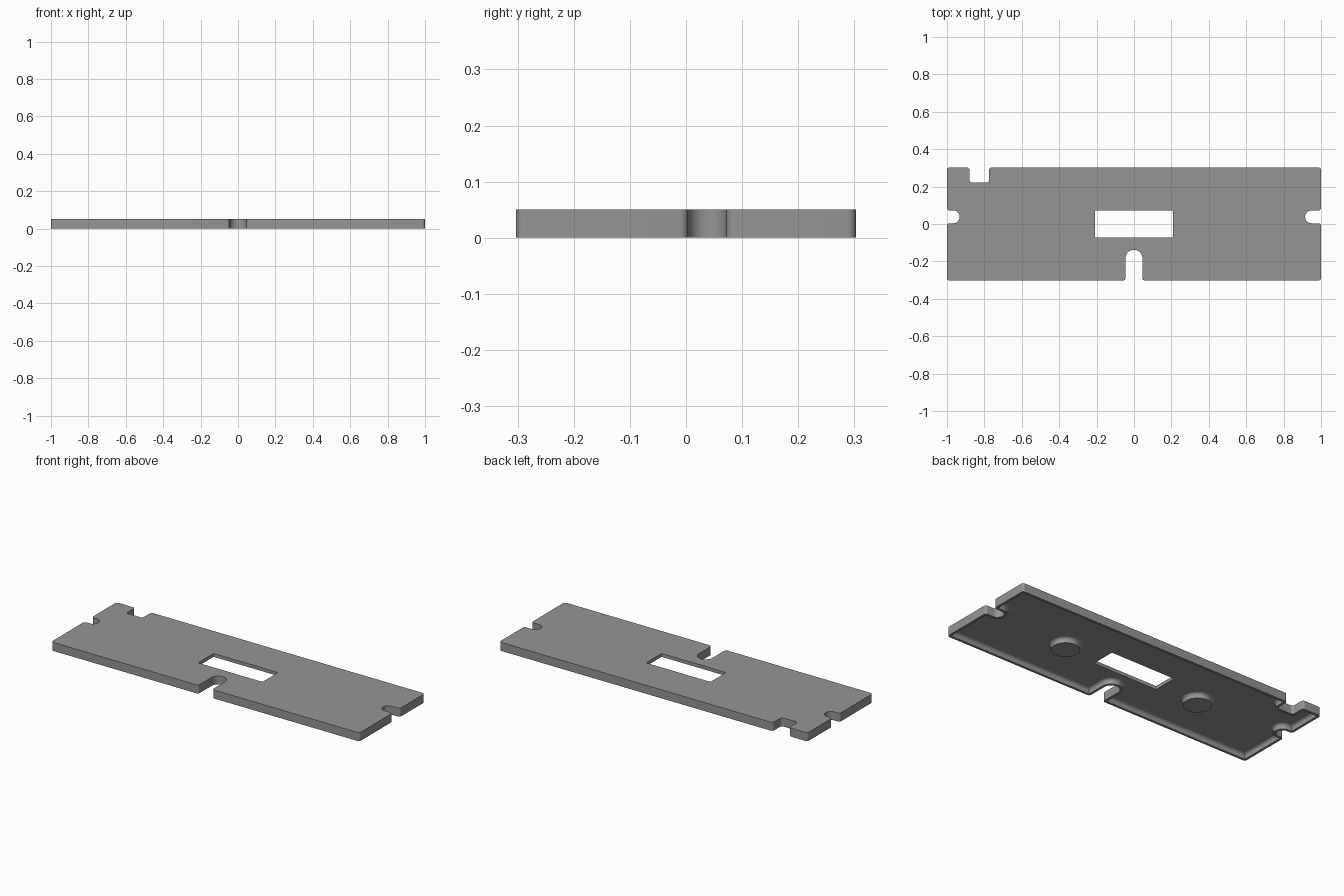
import bpy, bmesh, math
from mathutils import Vector

if "Cube" in bpy.data.objects:
    bpy.data.objects.remove(bpy.data.objects["Cube"])

TOP, CEIL = 0.05, 0.03      # plate top and ceiling of the recessed underside
RIM, FIL = 0.014, 0.017     # rim width and recess fillet radius
C = 0.015                   # small corner radius

# Outline corners, counter-clockwise: x, y, corner radius
outline = [
    (-1, -.303, C),
    (-.045, -.303, C), (-.045, -.138, .0445), (.045, -.138, .0445), (.045, -.303, C),
    (1, -.303, C),
    (1, .004, C), (.915, .004, .0335), (.915, .072, .0335), (1, .072, C),
    (1, .303, C),
    (-.775, .303, C), (-.775, .222, C), (-.88, .222, C), (-.88, .303, C),
    (-1, .303, C),
    (-1, .072, C), (-.932, .072, .0335), (-.932, .004, .0335), (-1, .004, C),
]
window = [(-.209, -.072, .006), (.209, -.072, .006),
          (.209, .072, .006), (-.209, .072, .006)]


def rounded(corners, d=0.0, seg=8):
    """Rounded right-angled outline, moved inwards by d."""
    pts, n = [], len(corners)
    for i, (x, y, r) in enumerate(corners):
        p = Vector((x, y))
        d1 = (p - Vector(corners[i - 1][:2])).normalized()
        d2 = (Vector(corners[(i + 1) % n][:2]) - p).normalized()
        turn = d1.x * d2.y - d1.y * d2.x
        p = p + d * Vector((-d1.y - d2.y, d1.x + d2.x))
        r = max(r - d, .002) if turn > 0 else r + d
        centre = p + r * (d2 - d1)
        for k in range(seg + 1):
            t = k / seg * math.pi / 2
            pts.append(centre + r * (d1 * math.sin(t) - d2 * math.cos(t)))
    return pts


def circle(cx, cy, r, n=48):
    return [Vector((cx + r * math.cos(2 * math.pi * k / n),
                    cy + r * math.sin(2 * math.pi * k / n))) for k in range(n)]


bm = bmesh.new()


def loop(pts, z):
    return [bm.verts.new((p.x, p.y, z)) for p in pts]


def bridge(a, b):
    n = len(a)
    for i in range(n):
        j = (i + 1) % n
        bm.faces.new((a[i], a[j], b[j], b[i]))


def fill(loops, z):
    """Flat face bounded by the given loops, with holes."""
    edges = []
    for vs in loops:
        for i in range(len(vs)):
            a, b = vs[i - 1], vs[i]
            edges.append(bm.edges.get((a, b)) or bm.edges.new((a, b)))
    bmesh.ops.triangle_fill(bm, use_beauty=True, use_dissolve=False,
                            edges=edges, normal=(0, 0, z))


# Concave quarter round: (horizontal distance, height)
arc = [(FIL * (1 - math.cos(t)), CEIL - FIL + FIL * math.sin(t))
       for t in (k / 8 * math.pi / 2 for k in range(9))]

# Outer wall, rim and recess fillet
section = [(0, TOP), (0, 0), (RIM, 0)] + [(RIM + h, z) for h, z in arc]
rings = [loop(rounded(outline, d), z) for d, z in section]
for a, b in zip(rings, rings[1:]):
    bridge(a, b)

# Window walls
win_top, win_low = loop(rounded(window, 0, 3), TOP), loop(rounded(window, 0, 3), CEIL)
bridge(win_top, win_low)

# Round bosses on the underside
boss_bases = []
for x in (-.443, .443):
    parts = [loop(circle(x, -.02, .075), 0)]
    parts += [loop(circle(x, -.02, .075 + h), z) for h, z in arc]
    bm.faces.new(parts[0])
    for a, b in zip(parts, parts[1:]):
        bridge(a, b)
    boss_bases.append(parts[-1])

# Flat top and recess ceiling
fill([rings[0], win_top], 1)
fill([rings[-1], win_low] + boss_bases, -1)
bmesh.ops.recalc_face_normals(bm, faces=bm.faces[:])

mesh = bpy.data.meshes.new("cover_plate")
bm.to_mesh(mesh)
bm.free()
plate = bpy.data.objects.new("cover_plate", mesh)
bpy.context.collection.objects.link(plate)

# Plain grey
grey = bpy.data.materials.new("grey")
grey.diffuse_color = (.3, .3, .3, 1)
grey.use_nodes = True
grey.node_tree.nodes["Principled BSDF"].inputs["Base Color"].default_value = grey.diffuse_color
mesh.materials.append(grey)

bpy.context.view_layer.objects.active = plate
plate.select_set(True)
bpy.ops.object.shade_smooth_by_angle(angle=math.radians(30))
